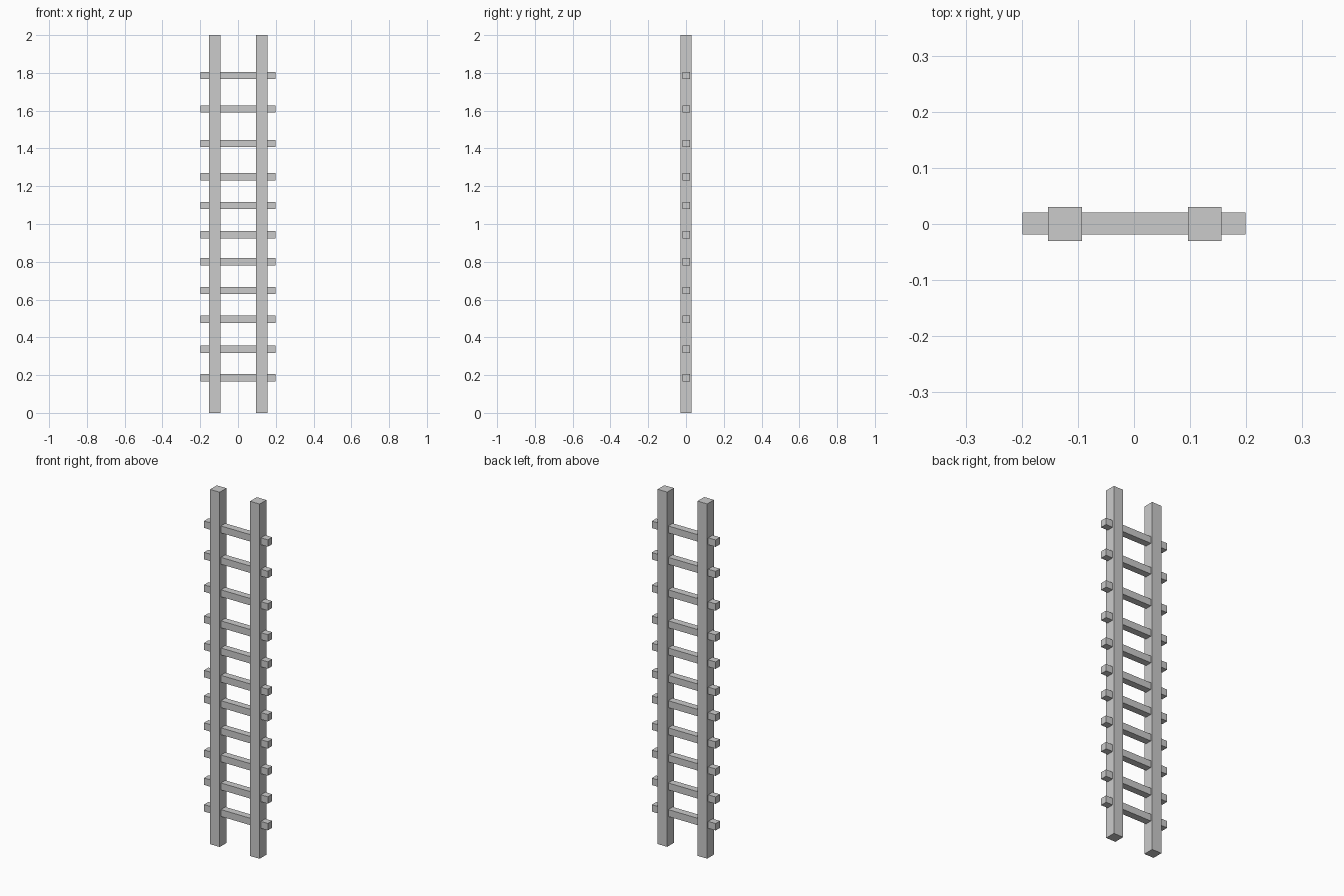
import bpy

if "Cube" in bpy.data.objects:
    bpy.data.objects.remove(bpy.data.objects["Cube"])


def box(name, center, size):
    bpy.ops.mesh.primitive_cube_add(size=1, location=center)
    obj = bpy.context.object
    obj.name = name
    obj.scale = size
    bpy.ops.object.transform_apply(location=False, rotation=False, scale=True)
    return obj


# Upright rails
for side, x in (("left", -0.123), ("right", 0.126)):
    box(f"{side}_rail", (x, 0, 1.0), (0.06, 0.06, 2.0))

# Rungs, slightly unevenly spaced, passing through both rails
rung_heights = [0.187, 0.337, 0.495, 0.648, 0.801, 0.944,
                1.098, 1.251, 1.426, 1.609, 1.786]
for i, z in enumerate(rung_heights, 1):
    box(f"rung_{i:02d}", (0, 0.001, z), (0.398, 0.039, 0.039))
